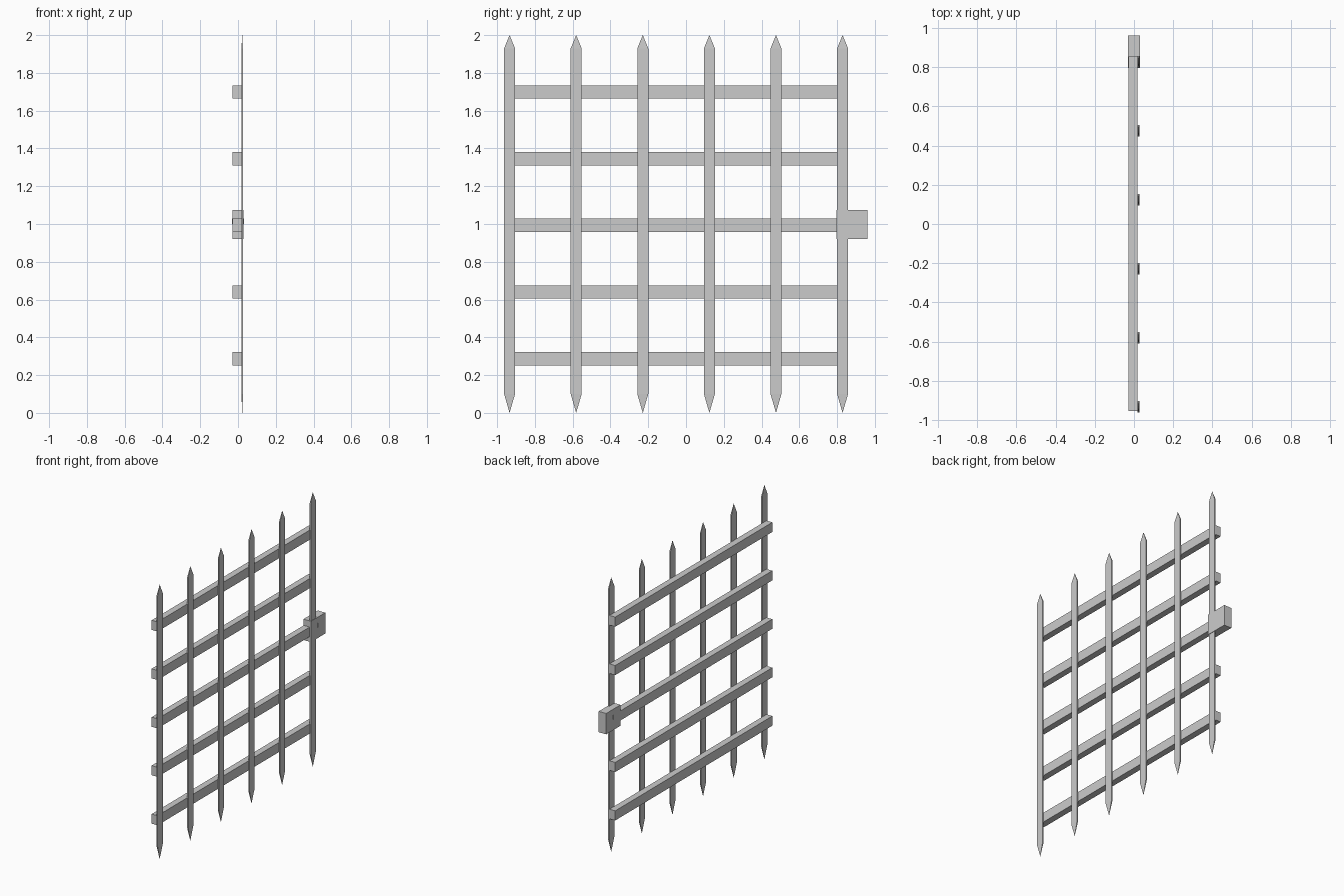
import bpy, bmesh

if "Cube" in bpy.data.objects:
    bpy.data.objects.remove(bpy.data.objects["Cube"])


def box(name, lo, hi):
    """Axis-aligned box between two corners."""
    bm = bmesh.new()
    bmesh.ops.create_cube(bm, size=1)
    for v in bm.verts:
        v.co = [l + (c + 0.5) * (h - l) for c, l, h in zip(v.co, lo, hi)]
    return finish(name, bm)


def finish(name, bm):
    bmesh.ops.recalc_face_normals(bm, faces=bm.faces)
    mesh = bpy.data.meshes.new(name)
    bm.to_mesh(mesh)
    bm.free()
    ob = bpy.data.objects.new(name, mesh)
    bpy.context.collection.objects.link(ob)
    return ob


def picket(name, y, w=0.029, x0=0.018, x1=0.027):
    """Flat upright bar with a tapered point at both ends."""
    bm = bmesh.new()
    rings = [[bm.verts.new((x, y + s, z)) for x, s in
              ((x0, -w), (x1, -w), (x1, w), (x0, w))] for z in (0.1, 1.93)]
    for i in range(4):
        j = (i + 1) % 4
        bm.faces.new((rings[0][i], rings[0][j], rings[1][j], rings[1][i]))
    for ring, z in zip(rings, (0.0, 2.0)):
        tip = bm.verts.new(((x0 + x1) / 2, y, z))
        for i in range(4):
            bm.faces.new((ring[i], ring[(i + 1) % 4], tip))
    return finish(name, bm)


# Upright pickets
for i in range(6):
    picket(f"picket_{i + 1}", -0.934 + i * 0.3526)

# Horizontal rails behind the pickets
for i in range(5):
    z = 0.287 + i * 0.353
    box(f"rail_{i + 1}", (-0.028, -0.954, z - 0.035), (0.019, 0.855, z + 0.035))

# Lock block with a narrow key slot plate
box("lock_block", (-0.03, 0.797, 0.921), (0.03, 0.962, 1.073))
box("key_slot", (-0.0305, 0.875, 1.0), (0.0305, 0.881, 1.03))
